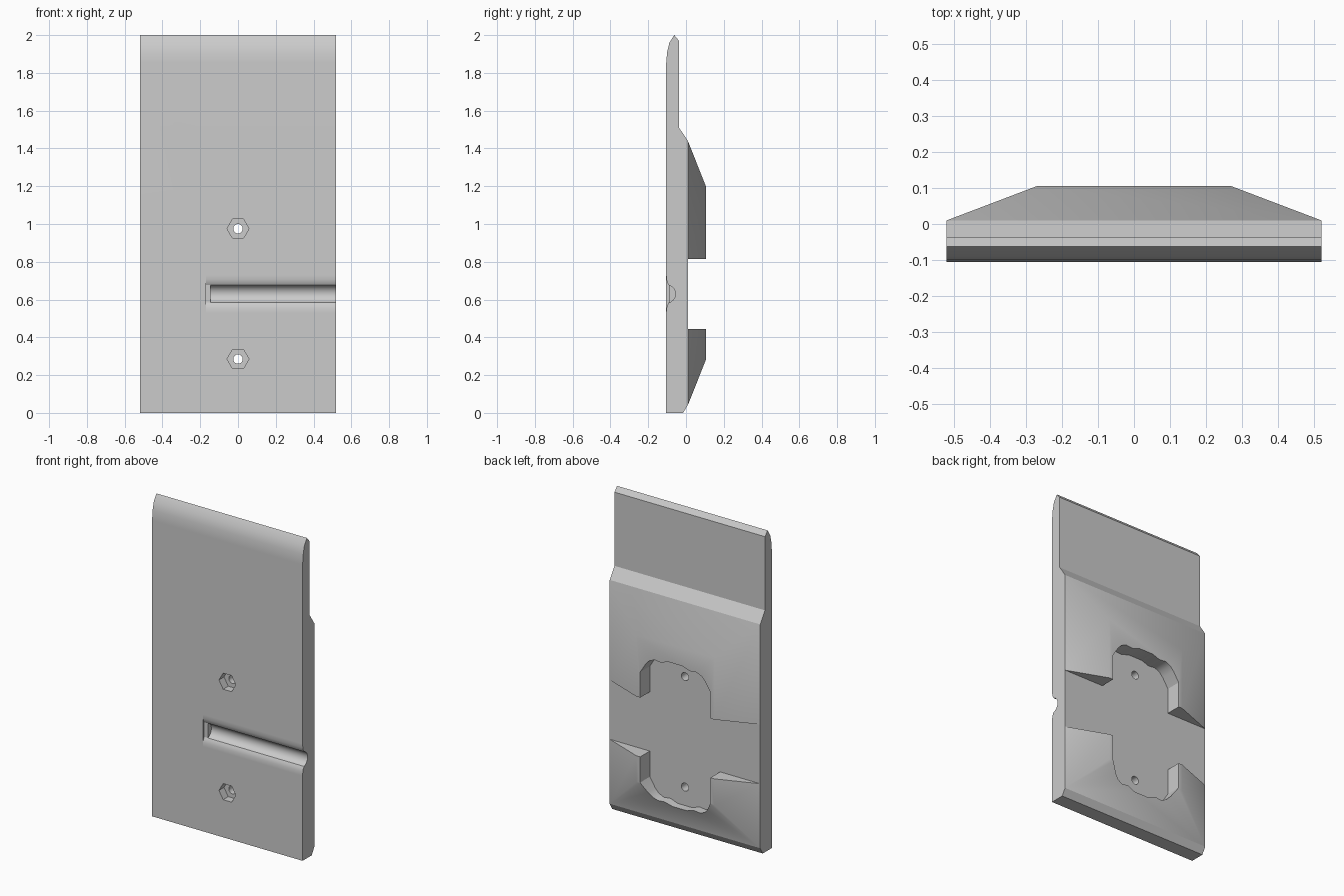
import bpy, bmesh, math

if "Cube" in bpy.data.objects:
    bpy.data.objects.remove(bpy.data.objects["Cube"], do_unlink=True)

grey = bpy.data.materials.new("plain_grey")
grey.use_nodes = True
grey.diffuse_color = (0.6, 0.6, 0.6, 1)
grey.node_tree.nodes["Principled BSDF"].inputs["Base Color"].default_value = (0.6, 0.6, 0.6, 1)

HALF = 0.52      # half width of the plate
BACK = 0.01      # y of the plate's back surface
FRONT = -0.105   # y of the plate's front surface
MID = 0.63       # height of the cut-outs' mirror line


def loft(name, rings):
    """Closed solid through rings with equal point counts."""
    bm = bmesh.new()
    loops = [[bm.verts.new(p) for p in ring] for ring in rings]
    n = len(loops[0])
    for a, b in zip(loops, loops[1:]):
        for i in range(n):
            bm.faces.new((a[i], a[(i + 1) % n], b[(i + 1) % n], b[i]))
    bm.faces.new(loops[0])
    bm.faces.new(loops[-1])
    bmesh.ops.recalc_face_normals(bm, faces=bm.faces)
    mesh = bpy.data.meshes.new(name)
    bm.to_mesh(mesh)
    bm.free()
    mesh.materials.append(grey)
    obj = bpy.data.objects.new(name, mesh)
    bpy.context.collection.objects.link(obj)
    return obj


def prism_x(name, yz, a, b):
    return loft(name, [[(x, y, z) for y, z in yz] for x in (a, b)])


def prism_y(name, xz, a, b):
    return loft(name, [[(x, y, z) for x, z in xz] for y in (a, b)])


def circle(u, v, r, n):
    return [(u + r * math.cos(math.tau * i / n), v + r * math.sin(math.tau * i / n))
            for i in range(n)]


def activate(obj):
    bpy.ops.object.select_all(action='DESELECT')
    obj.select_set(True)
    bpy.context.view_layer.objects.active = obj


def cut(obj, cutter):
    activate(obj)
    mod = obj.modifiers.new("cut", 'BOOLEAN')
    mod.operation = 'DIFFERENCE'
    mod.solver = 'EXACT'
    mod.object = cutter
    cutter.hide_render = True
    bpy.ops.object.modifier_apply(modifier=mod.name)
    bpy.data.objects.remove(cutter, do_unlink=True)


# Plate: side profile with a rounded top lip and a thinner upper part
plate = prism_x("plate", [
    (FRONT, 0), (FRONT, 1.85), (-0.1, 1.91), (-0.088, 1.96), (-0.062, 2.0),
    (-0.037, 1.97), (-0.037, 1.51), (BACK, 1.44), (BACK, 0.042), (-0.015, 0)],
    -HALF, HALF)

# Cable groove with softly flared lips, open at the left edge
lip = [(0.1, 0), (0.075, 0.002), (0.058, 0.007), (0.046, 0.014)]
flare = [(FRONT + d, MID + w) for w, d in lip]
flare += [(FRONT + d, MID - w) for w, d in reversed(lip)]
flare += [(FRONT - 0.1, MID - 0.1), (FRONT - 0.1, MID + 0.1)]
cut(plate, prism_x("flare_cutter", flare, -0.17, 0.6))
cut(plate, prism_x("groove_cutter", circle(-0.104, MID, 0.048, 32), -0.145, 0.6))

# Bolt holes with hexagonal nut recesses at the front
for side in (-1, 1):
    z = MID + side * 0.345
    cut(plate, prism_y("nut_cutter", circle(0, z, 0.058, 6), FRONT - 0.1, FRONT + 0.05))
    cut(plate, prism_y("bolt_cutter", circle(0, z, 0.025, 24), FRONT - 0.1, 0.2))


# Raised back pad: a shallow frustum
def rectangle(w, low, high, y):
    return [(-w, y, low), (w, y, low), (w, y, high), (-w, y, high)]


pad = loft("raised_back_pad", [rectangle(HALF, 0.042, 1.44, BACK),
                               rectangle(0.27, 0.28, 1.2, 0.105)])

# Cross slot and wavy-ended pocket cut through the pad
quarter = [(0.6, 0.185), (0.243, 0.185), (0.243, 0.345), (0.205, 0.405), (0.18, 0.432),
           (0.145, 0.447), (0.1, 0.442), (0.05, 0.46)]
half = quarter + [(-x, h) for x, h in reversed(quarter)]
outline = [(x, MID + h) for x, h in half] + [(x, MID - h) for x, h in reversed(half)]
cut(pad, prism_y("pocket_cutter", outline, -0.1, 0.3))

# Smooth the curved surfaces, keep the edges crisp
for obj in (plate, pad):
    activate(obj)
    bpy.ops.object.shade_smooth_by_angle(angle=math.radians(30))
weighted = plate.modifiers.new("weighted_normals", 'WEIGHTED_NORMAL')
weighted.keep_sharp = True
